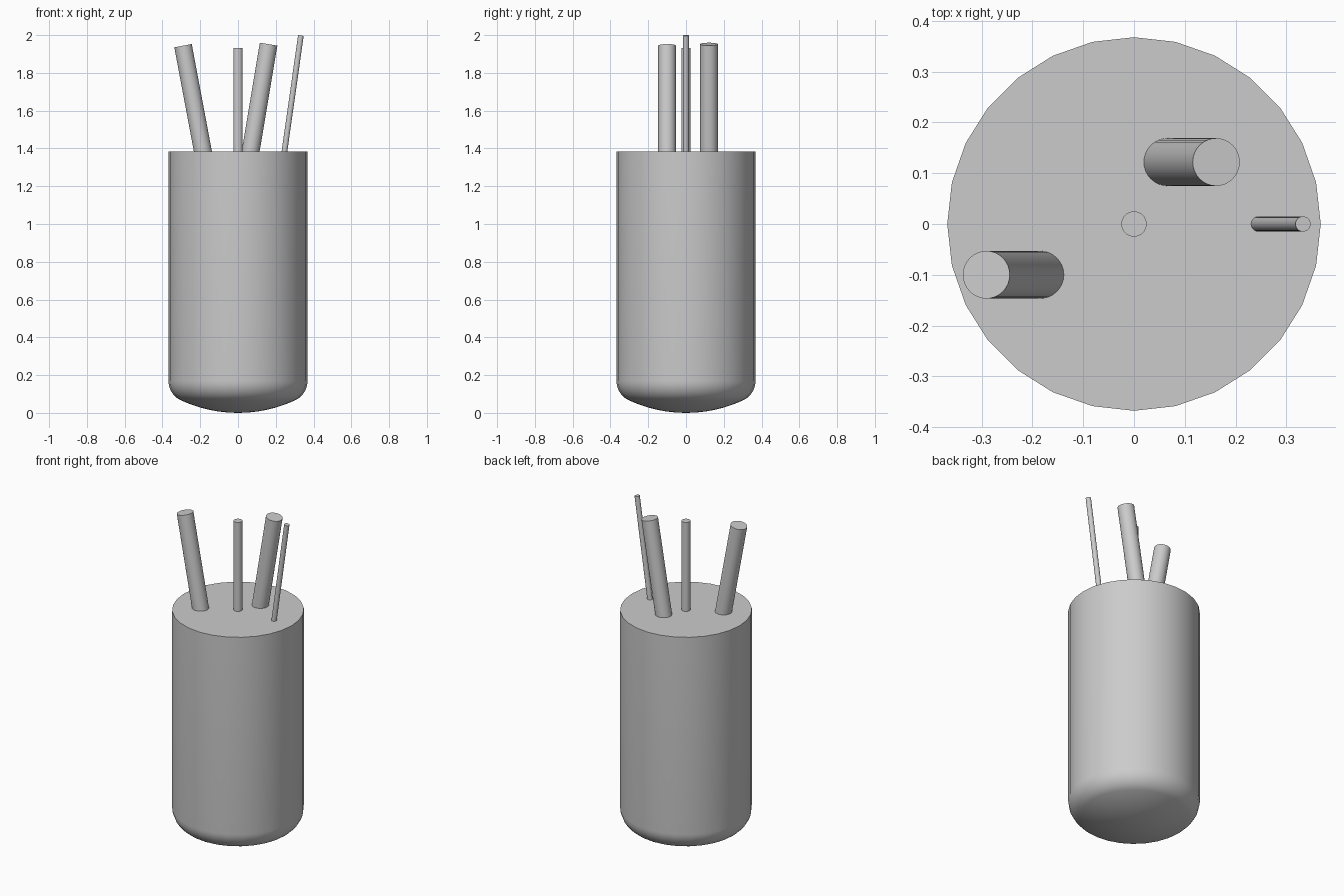
import bpy, bmesh, math
from mathutils import Vector

if "Cube" in bpy.data.objects:
    bpy.data.objects.remove(bpy.data.objects["Cube"])

SIDES = 28
TOP = 1.385


def finish(name, bm):
    bmesh.ops.recalc_face_normals(bm, faces=bm.faces[:])
    mesh = bpy.data.meshes.new(name)
    bm.to_mesh(mesh)
    bm.free()
    ob = bpy.data.objects.new(name, mesh)
    bpy.context.collection.objects.link(ob)
    bpy.ops.object.select_all(action='DESELECT')
    bpy.context.view_layer.objects.active = ob
    ob.select_set(True)
    bpy.ops.object.shade_smooth_by_angle(angle=math.radians(30))
    return ob


def lathe(name, profile):
    # Revolve an (r, z) profile that starts and ends on the axis
    bm = bmesh.new()
    verts = [bm.verts.new((r, 0, z)) for r, z in profile]
    edges = [bm.edges.new(pair) for pair in zip(verts, verts[1:])]
    bmesh.ops.spin(bm, geom=verts + edges, cent=(0, 0, 0), axis=(0, 0, 1),
                   angle=math.tau, steps=SIDES, use_merge=True)
    bmesh.ops.remove_doubles(bm, verts=bm.verts[:], dist=1e-5)
    return finish(name, bm)


def rod(name, base, tip, radius):
    # Round rod between two points, sunk a little into the lid
    base, tip = Vector(base), Vector(tip)
    axis = (tip - base).normalized()
    base -= axis * 0.03
    bm = bmesh.new()
    bmesh.ops.create_cone(bm, cap_ends=True, segments=32, radius1=radius,
                          radius2=radius, depth=(tip - base).length)
    ob = finish(name, bm)
    ob.location = (base + tip) / 2
    ob.rotation_euler = axis.to_track_quat('Z', 'Y').to_euler()
    return ob


# Vessel: shallow crown, rounded knuckle, straight wall and flat lid
R, CROWN, KNUCKLE, KZ = 0.368, 0.72, 0.115, 0.17
join = math.asin((R - KNUCKLE) / (CROWN - KNUCKLE))
profile = [(CROWN * math.sin(join * i / 6), CROWN * (1 - math.cos(join * i / 6)))
           for i in range(7)]
for i in range(1, 9):
    a = join + (math.pi / 2 - join) * i / 8
    profile.append((R - KNUCKLE + KNUCKLE * math.sin(a), KZ - KNUCKLE * math.cos(a)))
profile += [(R, TOP), (0, TOP)]
lathe("vessel_body", profile)

# Rods rising from the lid
rod("centre_rod", (0, 0, TOP), (0, 0, 1.933), 0.025)
rod("left_tube", (-0.186, -0.1, TOP), (-0.291, -0.1, 1.944), 0.047)
rod("right_tube", (0.067, 0.122, TOP), (0.162, 0.122, 1.952), 0.047)
rod("thin_probe", (0.246, 0, TOP), (0.333, 0, 1.998), 0.015)
